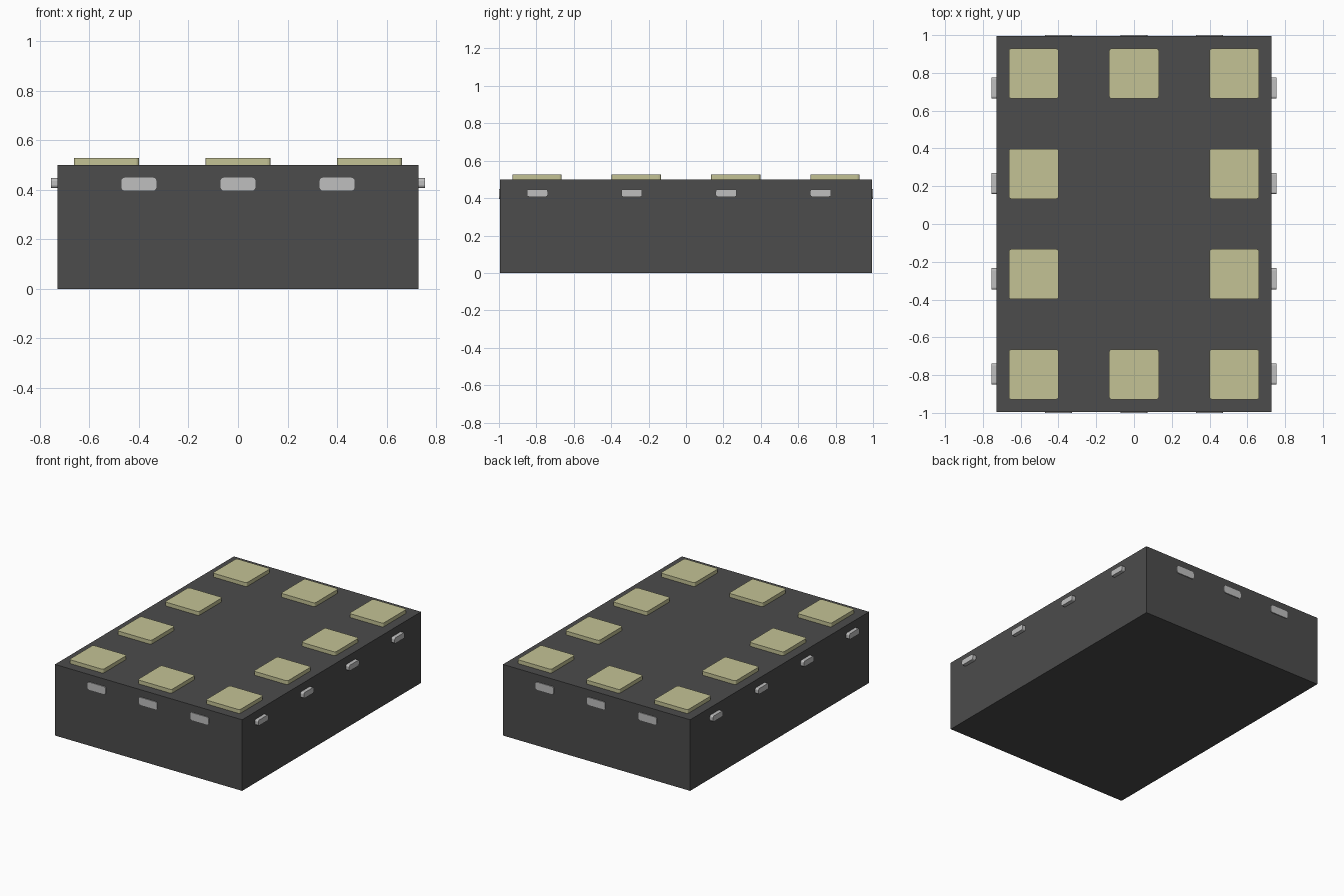
import bpy, bmesh
from mathutils import Vector

if "Cube" in bpy.data.objects:
    bpy.data.objects.remove(bpy.data.objects["Cube"])


def material(name, rgb):
    m = bpy.data.materials.new(name)
    m.diffuse_color = (*rgb, 1)
    m.use_nodes = True
    m.node_tree.nodes["Principled BSDF"].inputs["Base Color"].default_value = m.diffuse_color
    return m


DARK = material("dark_grey", (0.072, 0.072, 0.072))
SILVER = material("light_grey", (0.52, 0.52, 0.52))
GOLD = material("pale_gold", (0.55, 0.54, 0.30))


def block(name, lo, hi, mat, axis=None, radius=0.0):
    """Box between two corners; edges parallel to axis are rounded."""
    lo, hi = Vector(lo), Vector(hi)
    bm = bmesh.new()
    bmesh.ops.create_cube(bm, size=1)
    for v in bm.verts:
        v.co = Vector([(lo[i] + hi[i]) / 2 + v.co[i] * (hi[i] - lo[i]) for i in range(3)])
    if axis is not None:
        edges = [e for e in bm.edges
                 if abs((e.verts[0].co - e.verts[1].co).normalized()[axis]) > 0.9]
        bmesh.ops.bevel(bm, geom=edges, offset=radius, segments=3, profile=0.5, affect='EDGES')
    me = bpy.data.meshes.new(name)
    bm.to_mesh(me)
    bm.free()
    me.materials.append(mat)
    ob = bpy.data.objects.new(name, me)
    bpy.context.collection.objects.link(ob)
    return ob


# Main case
BX, BY, BZ = 0.728, 0.994, 0.5
block("case", (-BX, -BY, 0), (BX, BY, BZ), DARK)

# Square contact pads around the rim of the top
P, H = 0.531, 0.132
for i in (-1, 0, 1):
    for j in (-1.5, -0.5, 0.5, 1.5):
        if i == 0 and abs(j) < 1:
            continue
        x, y = i * P, j * P
        block("top_pad", (x - H, y - H, BZ - 0.01), (x + H, y + H, 0.527), GOLD, 2, 0.013)

# Thin tabs on the front and back
for s in (-1, 1):
    for x in (-0.4, 0, 0.4):
        y0, y1 = sorted((s * (BY - 0.02), s * 1.0))
        block("end_tab", (x - 0.071, y0, 0.396), (x + 0.071, y1, 0.449), SILVER, 1, 0.015)

# Protruding tabs on both long sides
for s in (-1, 1):
    for k in range(4):
        y = -0.795 + k * 0.505
        x0, x1 = sorted((s * (BX - 0.02), s * 0.754))
        block("side_tab", (x0, y - 0.056, 0.407), (x1, y + 0.056, 0.447), SILVER, 0, 0.011)
